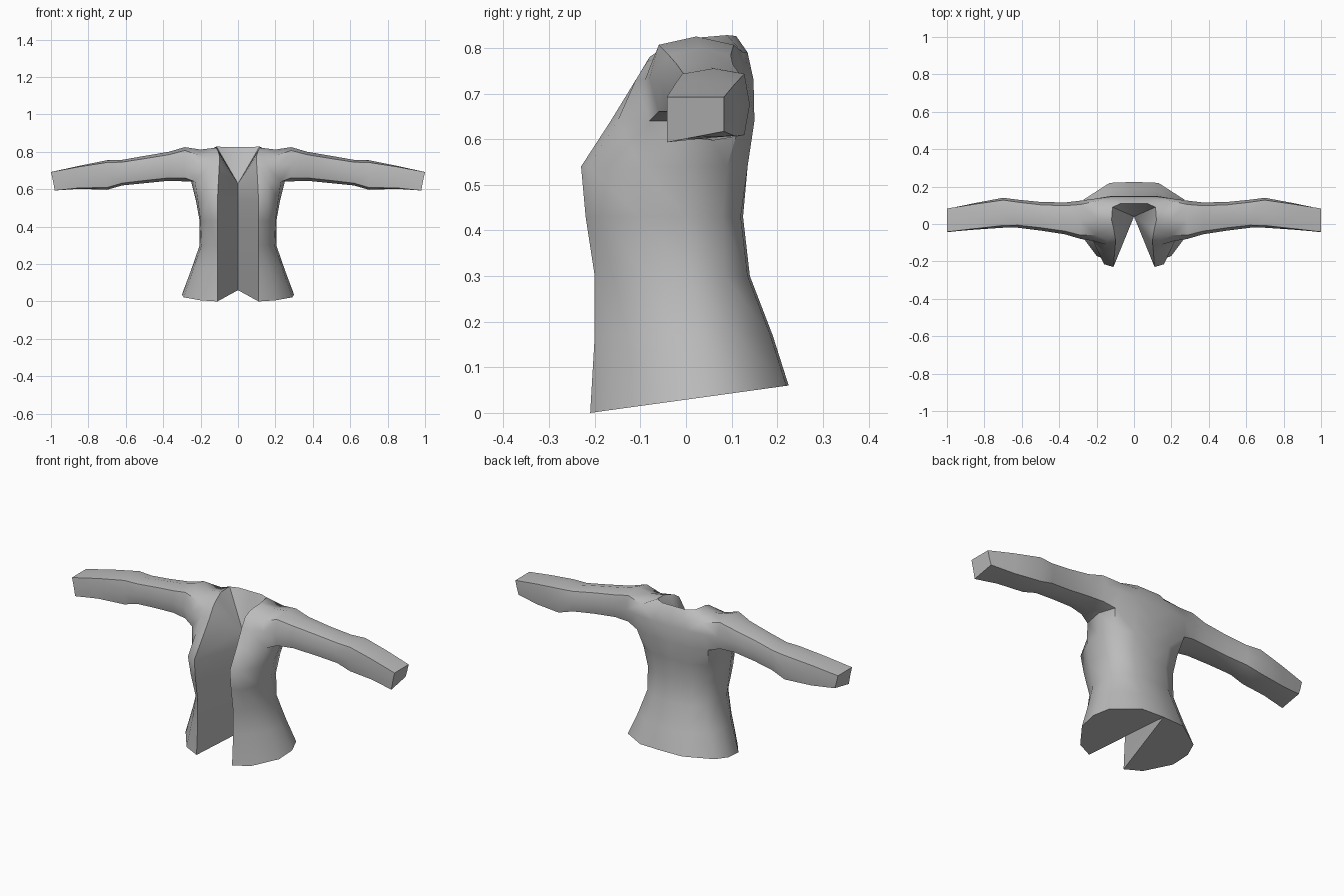
import bpy, bmesh

if "Cube" in bpy.data.objects:
    bpy.data.objects.remove(bpy.data.objects["Cube"])

# Grey cloth
cloth = bpy.data.materials.new("grey_cloth")
cloth.diffuse_color = (0.5, 0.5, 0.5, 1)
cloth.use_nodes = True
cloth.node_tree.nodes["Principled BSDF"].inputs["Base Color"].default_value = cloth.diffuse_color

# Half torso rings, centre back -> side -> front opening edge: height, [(x, y)]
TORSO = [
    (None, [(0, .225), (.13, .22), (.27, .13), (.30, .05), (.29, -.05), (.20, -.17), (.11, -.21)]),
    (.17, [(0, .19), (.11, .185), (.22, .11), (.25, .03), (.24, -.06), (.17, -.16), (.11, -.20)]),
    (.30, [(0, .14), (.10, .135), (.18, .085), (.205, .01), (.195, -.08), (.15, -.16), (.11, -.20)]),
    (.43, [(0, .125), (.10, .12), (.18, .08), (.205, 0), (.20, -.10), (.16, -.19), (.11, -.22)]),
    (.54, [(0, .135), (.11, .135), (.20, .09), (.225, 0), (.215, -.10), (.16, -.215), (.11, -.23)]),
    (.64, [(0, .15), (.12, .15), (.22, .12), (.25, .03), (.23, -.08), (.16, -.15), (.105, -.165)]),
    (.73, [(0, .148), (.11, .148), (.21, .135), None, (.22, -.09), (.15, -.11), (.10, -.11)]),
]
# Shoulder ring and neck ring
SHOULDER = [(0, .135, .79), (.08, .135, .79), (.19, .125, .79), (.20, .03, .812),
            (.20, -.06, .78), (.14, -.085, .77), (.10, -.08, .78)]
NECK = [(0, .11, .826), (.07, .11, .826), (.115, .09, .828), (.12, .02, .822),
        (.11, -.02, .812), (.105, -.05, .80), (.10, -.08, .78)]
# Sleeve sections: x, front y, back y, bottom z, top z, corner fullness
SLEEVE = [
    (.285, -.08, .125, .642, .825, .8),
    (.37, -.055, .115, .645, .80, .8),
    (.50, -.035, .118, .632, .778, .8),
    (.62, -.02, .13, .62, .757, .82),
    (.70, -.02, .14, .597, .755, .85),
    (.85, -.03, .112, .602, .725, .92),
    (1.0, -.042, .083, .605, .692, 1),
]
AROUND = [(0, -1), (-1, -1), (-1, 0), (-1, 1), (0, 1), (1, 1), (1, 0), (1, -1)]


def build_half(bm, side):
    def vert(x, y, z):
        return bm.verts.new((side * x, y, z))

    def face(*vs):
        bm.faces.new(vs)

    # Torso shell, leaving the armhole open
    rows = []
    for z, ring in TORSO:
        rows.append([p and vert(p[0], p[1], .029 + .138 * p[1] if z is None else z) for p in ring])
    rows.append([vert(*p) for p in SHOULDER])
    rows.append([vert(*p) for p in NECK])
    for low, high in zip(rows, rows[1:]):
        for c in range(6):
            quad = (low[c], low[c + 1], high[c + 1], high[c])
            if None not in quad:
                face(*quad)

    # Sleeve lofted from the armhole
    r5, r6, r7 = rows[5:8]
    loop = [r5[3], r5[4], r6[4], r7[4], r7[3], r7[2], r6[2], r5[2]]
    for x, y0, y1, z0, z1, k in SLEEVE:
        new = []
        for a, b in AROUND:
            f = k if a and b else 1
            y = (y0 + y1) / 2 + a * f * (y1 - y0) / 2
            z = (z0 + z1) / 2 + b * f * (z1 - z0) / 2
            if x == 1 and b < 0:
                x_end, z = .98, z + .012 * a
            else:
                x_end = x if b or x < 1 else .99
            new.append(vert(x_end, y, z))
        for i in range(8):
            j = (i + 1) % 8
            face(loop[i], loop[j], new[j], new[i])
        loop = new
    face(*loop)

    # Wall of the front opening, from the edge in to the centre back
    centre = [rows[0][0]]
    for z, ring in TORSO[1:5]:
        line = .225 - .185 * (z - .06) / .57
        centre.append(vert(0, min(line, ring[0][1] - .012), z))
    centre.append(vert(0, .04, .63))
    for r in range(5):
        face(rows[r][6], rows[r + 1][6], centre[r + 1], centre[r])

    # Neck hollow
    apex = centre[5]
    for r in (5, 6, 7):
        face(rows[r][6], rows[r + 1][6], apex)
    for c in range(6):
        face(rows[8][c], rows[8][c + 1], apex)

    # Underside
    for c in range(1, 6):
        face(rows[0][0], rows[0][c], rows[0][c + 1])


bm = bmesh.new()
for side in (1, -1):
    build_half(bm, side)
bmesh.ops.remove_doubles(bm, verts=bm.verts, dist=.0005)
bmesh.ops.dissolve_degenerate(bm, edges=bm.edges, dist=.0005)
bmesh.ops.recalc_face_normals(bm, faces=bm.faces)
mesh = bpy.data.meshes.new("jacket")
bm.to_mesh(mesh)
bm.free()
jacket = bpy.data.objects.new("jacket", mesh)
bpy.context.collection.objects.link(jacket)
mesh.materials.append(cloth)

# Smooth cloth with crisp hems and opening edges
bpy.context.view_layer.objects.active = jacket
jacket.select_set(True)
bpy.ops.object.shade_smooth_by_angle(angle=.85)
